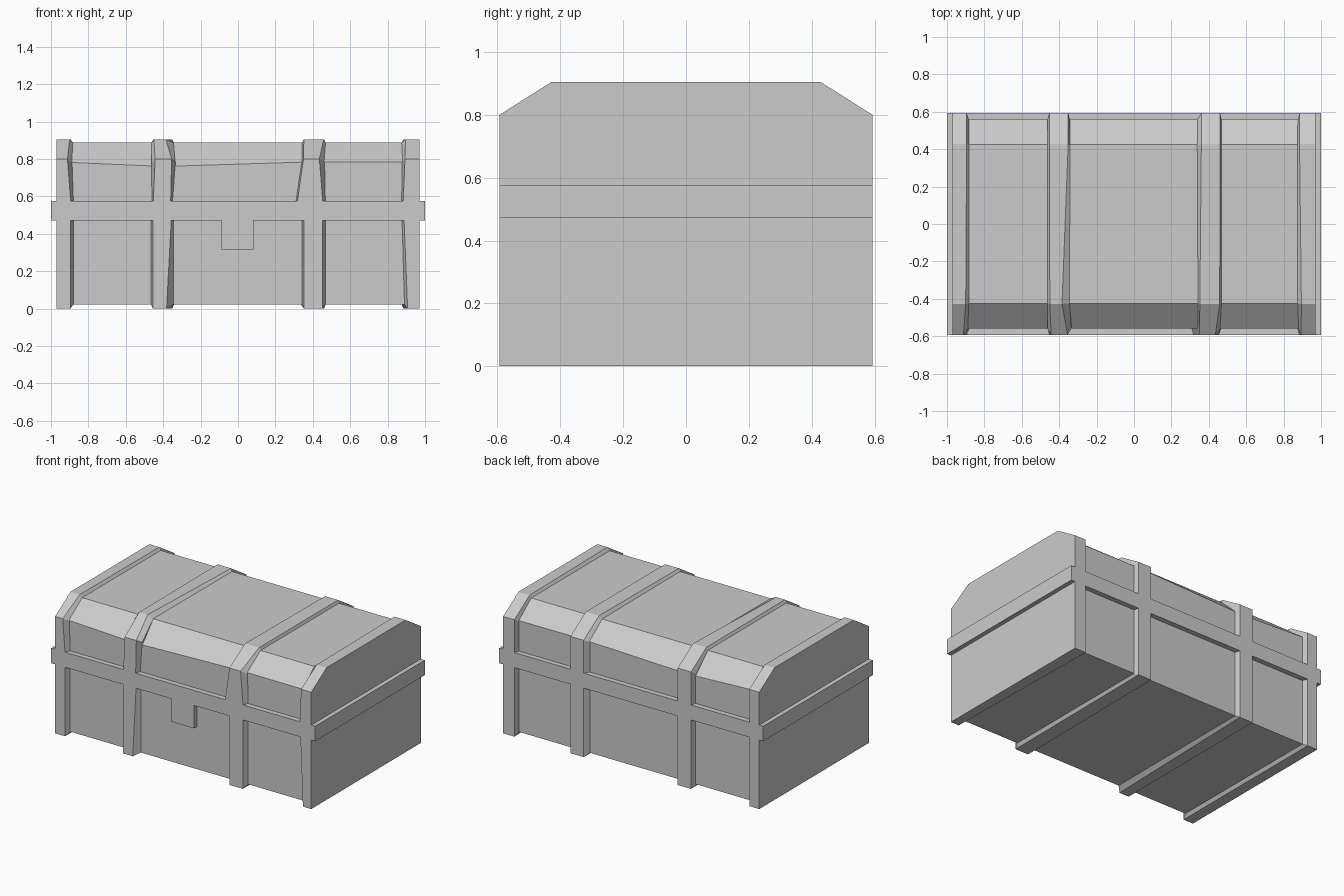
import bpy, bmesh

if "Cube" in bpy.data.objects:
    bpy.data.objects.remove(bpy.data.objects["Cube"])

HALF_DEPTH = 0.593
BAND_LOW, BAND_HIGH = 0.472, 0.575


def loft(name, rings):
    """Skin matching closed rings of points and cap both ends."""
    bm = bmesh.new()
    loops = [[bm.verts.new(p) for p in ring] for ring in rings]
    n = len(loops[0])
    for a, b in zip(loops, loops[1:]):
        for i in range(n):
            j = (i + 1) % n
            bm.faces.new((a[i], a[j], b[j], b[i]))
    bm.faces.new(loops[0][::-1])
    bm.faces.new(loops[-1])
    bmesh.ops.recalc_face_normals(bm, faces=bm.faces)
    mesh = bpy.data.meshes.new(name)
    bm.to_mesh(mesh)
    bm.free()
    obj = bpy.data.objects.new(name, mesh)
    bpy.context.collection.objects.link(obj)
    return obj


def box(name, x0, x1, y0, y1, z0, z1):
    ring = [(y0, z0), (y0, z1), (y1, z1), (y1, z0)]
    return loft(name, [[(x, y, z) for y, z in ring] for x in (x0, x1)])


def section(half, shoulder_half, bottom, shoulder, top):
    """Chest cross-section: front bottom, up over the lid, back bottom."""
    front = [(-half, bottom), (-half, BAND_LOW), (-half, BAND_HIGH),
             (-half, shoulder), (-shoulder_half, top)]
    return front + [(-y, z) for y, z in reversed(front)]


outer = section(HALF_DEPTH, 0.427, 0.0, 0.80, 0.905)
inner = section(0.558, 0.424, 0.022, 0.78, 0.887)


def ring(profile, front_x, back_x):
    """Place a profile with hand-cut x offsets: five in front, one behind."""
    xs = list(front_x) + [back_x] * 5
    return [(x, y, z) for x, (y, z) in zip(xs, profile)]


# Recessed plank body with a slightly uneven lid edge
body_rings = []
for x, shoulder in ((-0.95, 0.784), (-0.40, 0.76), (0.40, 0.785), (0.95, 0.783)):
    profile = section(0.558, 0.424, 0.022, shoulder, 0.887)
    body_rings.append([(x, y, z) for y, z in profile])
loft("chest_body", body_rings)

# End straps, flush at the outside and bevelled inwards
loft("left_end_strap", [
    ring(outer, [-0.97] * 5, -0.97),
    ring(outer, (-0.895, -0.895, -0.895, -0.912, -0.90), -0.895),
    ring(inner, (-0.88, -0.88, -0.88, -0.887, -0.883), -0.882)])
loft("right_end_strap", [
    ring(inner, (0.89, 0.877, 0.875, 0.877, 0.875), 0.875),
    ring(outer, (0.907, 0.888, 0.883, 0.893, 0.895), 0.885),
    ring(outer, [0.97] * 5, 0.97)])

# Middle straps, bevelled on both sides
loft("left_middle_strap", [
    ring(inner, (-0.465, -0.465, -0.46, -0.463, -0.463), -0.463),
    ring(outer, (-0.455, -0.455, -0.453, -0.443, -0.45), -0.453),
    ring(outer, (-0.382, -0.357, -0.36, -0.355, -0.385), -0.352),
    ring(inner, (-0.345, -0.345, -0.35, -0.335, -0.345), -0.342)])
loft("right_middle_strap", [
    ring(inner, (0.343, 0.343, 0.31, 0.34, 0.342), 0.338),
    ring(outer, (0.352, 0.352, 0.318, 0.35, 0.352), 0.36),
    ring(outer, (0.452, 0.452, 0.453, 0.435, 0.458), 0.46),
    ring(inner, (0.467, 0.467, 0.467, 0.463, 0.468), 0.468)])

# Rim band around the seam, and the lock plate below it
box("rim_band", -1.0, 1.0, -HALF_DEPTH, HALF_DEPTH, BAND_LOW, BAND_HIGH)
box("lock_plate", -0.087, 0.082, -HALF_DEPTH, -0.54, 0.315, BAND_LOW)
